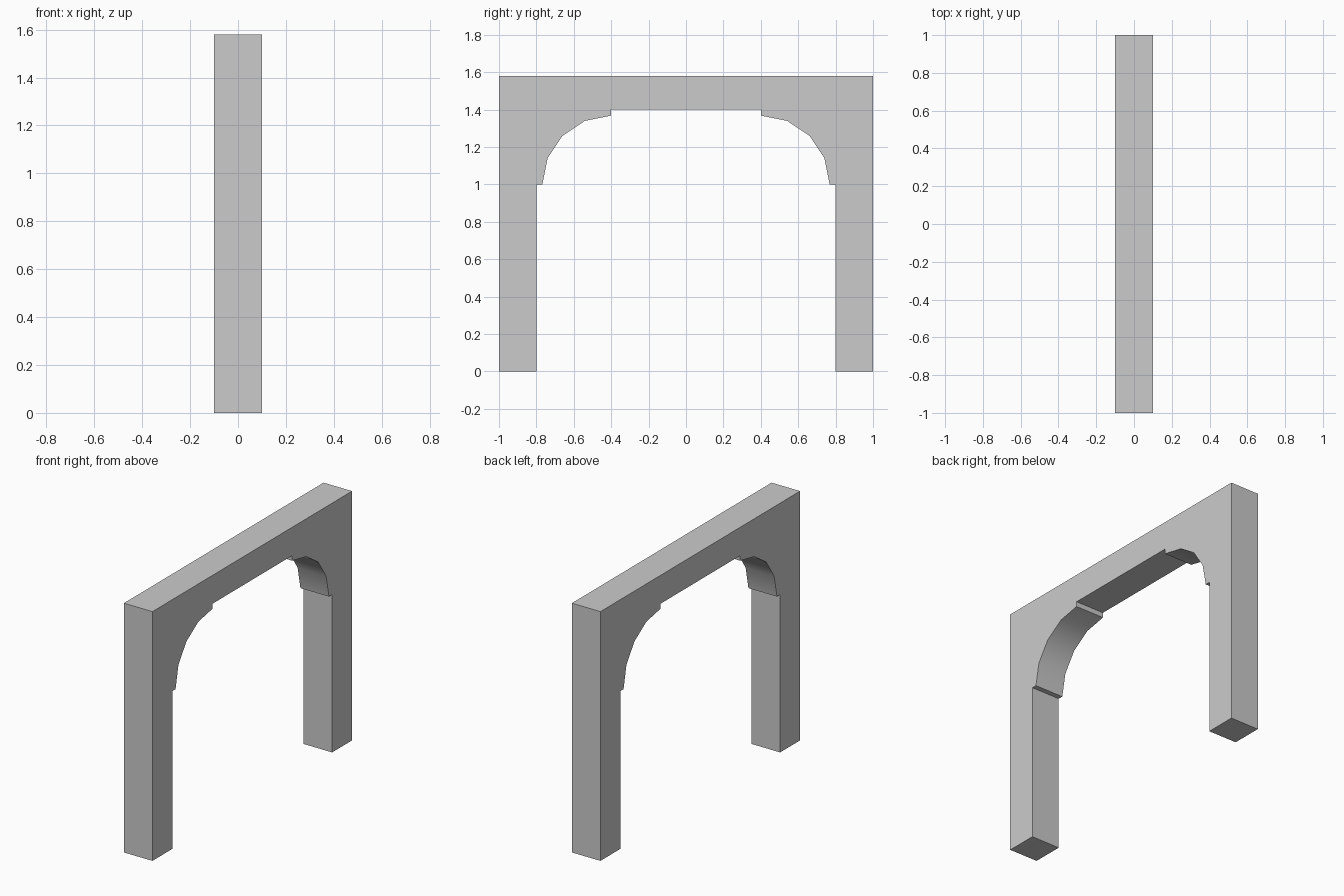
import bpy, bmesh, math

if "Cube" in bpy.data.objects:
    bpy.data.objects.remove(bpy.data.objects["Cube"])

HALF_DEPTH = 0.1
HALF_SPAN, TOP = 1.0, 1.58
LEG_INNER, BEAM_UNDER = 0.8, 1.4
ARC_Y, ARC_Z, ARC_R, ARC_STEPS = 0.4, 1.0, 0.368, 4

# Half outline (y, z): leg, small ledge, curved haunch, step up to the lintel
half = [(HALF_SPAN, TOP), (HALF_SPAN, 0), (LEG_INNER, 0), (LEG_INNER, ARC_Z)]
for i in range(ARC_STEPS + 1):
    a = math.pi / 2 * i / ARC_STEPS
    half.append((ARC_Y + ARC_R * math.cos(a), ARC_Z + ARC_R * math.sin(a)))
half.append((ARC_Y, BEAM_UNDER))

# Mirror the outline and extrude it through the wall thickness
outline = half + [(-y, z) for y, z in reversed(half)]
bm = bmesh.new()
face = bm.faces.new([bm.verts.new((-HALF_DEPTH, y, z)) for y, z in outline])
ext = bmesh.ops.extrude_face_region(bm, geom=[face], use_keep_orig=True)
moved = [g for g in ext["geom"] if isinstance(g, bmesh.types.BMVert)]
bmesh.ops.translate(bm, verts=moved, vec=(2 * HALF_DEPTH, 0, 0))
bmesh.ops.recalc_face_normals(bm, faces=bm.faces)

mesh = bpy.data.meshes.new("archway")
bm.to_mesh(mesh)
bm.free()
archway = bpy.data.objects.new("archway", mesh)
bpy.context.collection.objects.link(archway)

# Smooth only the curved haunches
bpy.context.view_layer.objects.active = archway
archway.select_set(True)
bpy.ops.object.shade_smooth_by_angle(angle=math.radians(30))
